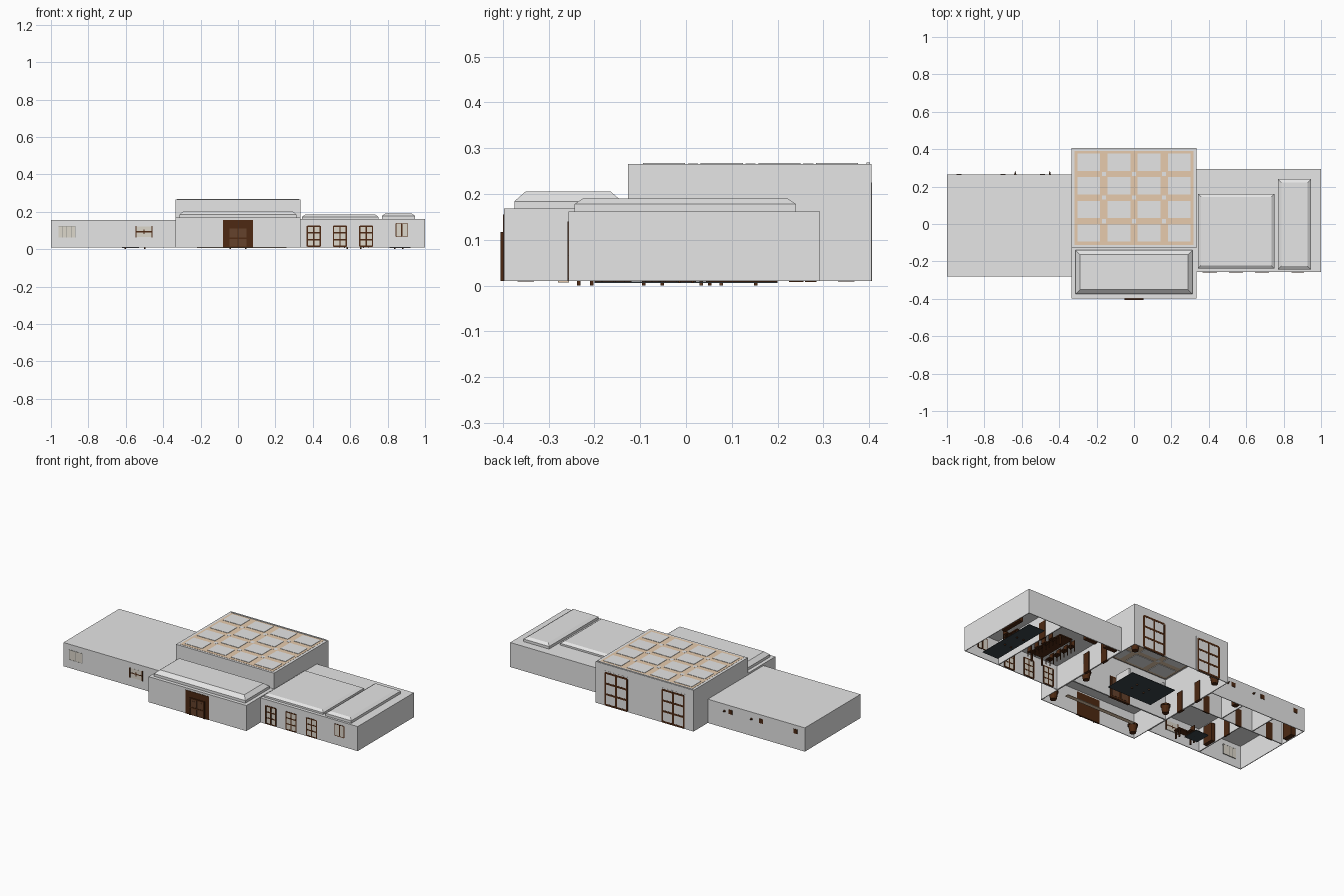
import bpy, bmesh, math

if "Cube" in bpy.data.objects:
    bpy.data.objects.remove(bpy.data.objects["Cube"])

def mat(name, r, g, b):
    m = bpy.data.materials.new(name)
    m.diffuse_color = (r, g, b, 1)
    m.use_nodes = True
    m.node_tree.nodes["Principled BSDF"].inputs["Base Color"].default_value = m.diffuse_color
    return m

WALL = mat("wall_grey", .79, .79, .79)
DARK = mat("dark_wood", .075, .022, .006)
WOOD = mat("mid_wood", .13, .055, .025)
TAN = mat("tan_beam", .80, .60, .42)
GLASS = mat("window_beige", .72, .68, .60)
SLATE = mat("slate_rug", .045, .06, .07)
TRIM = mat("trim_grey", .30, .30, .28)

def finish(name, bm, m):
    bmesh.ops.recalc_face_normals(bm, faces=bm.faces[:])
    me = bpy.data.meshes.new(name)
    bm.to_mesh(me)
    bm.free()
    me.materials.append(m)
    ob = bpy.data.objects.new(name, me)
    bpy.context.collection.objects.link(ob)
    return ob

def add_box(bm, x0, x1, y0, y1, z0, z1):
    r = bmesh.ops.create_cube(bm, size=1)
    for v in r["verts"]:
        v.co = ((x0 + x1) / 2 + v.co.x * (x1 - x0), (y0 + y1) / 2 + v.co.y * (y1 - y0),
                (z0 + z1) / 2 + v.co.z * (z1 - z0))
    return r["verts"]

def boxes(name, m, *dims):
    bm = bmesh.new()
    for d in dims:
        add_box(bm, *d)
    return finish(name, bm, m)

def room(name, *d):
    # open-bottomed shell with thin walls growing inward
    bm = bmesh.new()
    add_box(bm, *d)
    bmesh.ops.recalc_face_normals(bm, faces=bm.faces[:])
    bmesh.ops.delete(bm, geom=[f for f in bm.faces if f.normal.z < -.9], context="FACES")
    ob = finish(name, bm, WALL)
    if sum(p.normal.z for p in ob.data.polygons) < 0:
        ob.data.flip_normals()
    s = ob.modifiers.new("thickness", "SOLIDIFY")
    s.thickness, s.offset = .006, -1
    return ob

def raised_roof(name, x0, x1, y0, y1, z0, zm, z1, inset):
    # upright band topped by a sloped edge
    bm = bmesh.new()
    add_box(bm, x0, x1, y0, y1, z0, zm)
    for v in add_box(bm, x0, x1, y0, y1, zm, z1):
        if v.co.z > (zm + z1) / 2:
            v.co.x += inset if v.co.x < (x0 + x1) / 2 else -inset
            v.co.y += inset if v.co.y < (y0 + y1) / 2 else -inset
    bmesh.ops.remove_doubles(bm, verts=bm.verts[:], dist=1e-5)
    inner = [f for f in bm.faces if all(abs(v.co.z - zm) < 1e-5 for v in f.verts)]
    bmesh.ops.delete(bm, geom=inner, context="FACES")
    return finish(name, bm, WALL)

def window(name, x0, x1, z0, z1, y, cols, rows, m=DARK, w=.006):
    # pane through the wall centred on y, with frame and glazing bars
    boxes(name + "_pane", GLASS, (x0, x1, y - .0042, y + .0042, z0, z1))
    bars = []
    for i in range(cols + 1):
        x = x0 + (x1 - x0) * i / cols
        bars.append((x - w / 2, x + w / 2, y - .0049, y + .0049, z0, z1))
    for j in range(rows + 1):
        z = z0 + (z1 - z0) * j / rows
        bars.append((x0, x1, y - .0048, y + .0048, z - w / 2, z + w / 2))
    boxes(name + "_frame", m, *bars)

def table(name, x, y, w, d, h, m=DARK):
    t = .008
    legs = [(x + sx * (w / 2 - t) - t / 2, x + sx * (w / 2 - t) + t / 2,
             y + sy * (d / 2 - t) - t / 2, y + sy * (d / 2 - t) + t / 2, 0, h)
            for sx in (-1, 1) for sy in (-1, 1)]
    boxes(name, m, (x - w / 2, x + w / 2, y - d / 2, y + d / 2, h - .007, h), *legs)

def chair(name, x, y, side):
    # seat, four legs and a back on the given x side
    s = .014
    legs = [(x + i * s - .002, x + i * s + .002, y + j * s - .002, y + j * s + .002, .006, .035)
            for i in (-1, 1) for j in (-1, 1)]
    bx = x + side * s
    boxes(name, DARK, (x - .017, x + .017, y - .017, y + .017, .033, .038),
          (bx - .002, bx + .002, y - .016, y + .016, .038, .075), *legs)

def planter(name, x, y):
    bm = bmesh.new()
    r = bmesh.ops.create_cone(bm, cap_ends=True, segments=12, radius1=.018, radius2=.026, depth=.045)
    bmesh.ops.translate(bm, verts=r["verts"], vec=(x, y, .031))
    r = bmesh.ops.create_cone(bm, cap_ends=True, segments=12, radius1=.029, radius2=.029, depth=.008)
    bmesh.ops.translate(bm, verts=r["verts"], vec=(x, y, .056))
    finish(name, bm, DARK)

# main volumes
room("main_hall", -.335, .335, -.127, .405, .01, .265)
room("entrance_hall", -.335, .335, -.397, -.127, .01, .168)
room("left_wing", -1, -.335, -.28, .265, .01, .157)
room("right_wing", .335, 1, -.257, .293, .01, .162)

# raised roofs
raised_roof("entrance_roof", -.313, .313, -.375, -.14, .166, .184, .205, .024)
raised_roof("dining_roof", .343, .75, -.237, .16, .16, .173, .184, .016)
raised_roof("study_roof", .77, .946, -.243, .24, .16, .178, .19, .018)

# coffered hall roof: tan frame round each panel, grey crossings
boxes("roof_lattice", TAN, (-.318, .318, -.113, .39, .256, .266))
panels = []
for i in range(4):
    for j in range(4):
        cx, cy = -.2415 + .161 * i, -.048 + .126 * j
        panels.append((cx - .061, cx + .061, cy - .046, cy + .046, .253, .268))
boxes("roof_panels", WALL, *panels)
boxes("roof_crossings", WALL, *[(x - .011, x + .011, y - .011, y + .011, .2555, .2665)
                                for x in (-.161, 0, .161) for y in (.015, .141, .267)])
boxes("roof_rim", WALL, (-.325, .325, .394, .402, .262, .269))

# front entrance: wide dark surround and double door
boxes("entrance_surround", DARK, (-.08, .08, -.3995, -.3905, .01, .155))
boxes("entrance_door", WOOD, (-.045, -.002, -.403, -.397, .014, .112),
      (.002, .045, -.403, -.397, .014, .112))
boxes("entrance_door_frame", DARK, (-.052, -.045, -.405, -.397, .01, .117),
      (.045, .052, -.405, -.397, .01, .117), (-.052, .052, -.405, -.397, .11, .117),
      (-.045, .045, -.405, -.397, .055, .062))
boxes("entrance_door_glass", WOOD, *[(s * .024 - .013, s * .024 + .013, -.404, -.403, .078, .1)
                                     for s in (-1, 1)])

# front windows
window("left_window_outer", -.96, -.87, .062, .122, -.2765, 4, 1, TRIM, .002)
boxes("left_window_pane", GLASS, (-.545, -.46, -.2807, -.2723, .064, .122))
boxes("left_window_frame", DARK, *[(x - .0035, x + .0035, -.2814, -.2716, .062, .124)
                                   for x in (-.545, -.46)],
      (-.545, -.46, -.2812, -.2718, .09, .096), (-.505, -.5, -.2812, -.2718, .08, .106))
for k, x in enumerate((.405, .545, .685)):
    window("french_door_%d" % k, x - .034, x + .034, .015, .123, -.2535, 2, 3, DARK, .007)
for x in (.859, .893):
    window("right_window", x - .0145, x + .0145, .067, .138, -.2535, 1, 1, DARK, .004)

# back windows of the hall, mirrored
for s in (-1, 1):
    a, b = sorted((s * .115, s * .275))
    boxes("back_window_surround", WALL, (a - .008, b + .008, .397, .4058, .012, .225))
    window("back_window", a + .006, b - .006, .016, .213, .4015, 2, 3, DARK, .012)

# small openings on the back of the left wing
for k, x in enumerate((-.49, -.70, -.935)):
    boxes("back_vent_%d" % k, DARK, (x - .013, x + .013, .258, .267, .105, .132))
for x in (-.45, -.635):
    bm = bmesh.new()
    r = bmesh.ops.create_cone(bm, cap_ends=True, segments=6, radius1=.008, radius2=0, depth=.022)
    for v in r["verts"]:
        v.co = (x + v.co.x, .273 + v.co.z, .115 + v.co.y)
    finish("back_spike", bm, DARK)

# row of lamps under the left wing ceiling
boxes("ceiling_lamps", TRIM, *[(-.95 + .06 * i, -.945 + .06 * i, .03, .035, .14, .154)
                               for i in range(10)])

# inner partitions
boxes("left_partitions", WALL, (-.994, -.341, .077, .083, .01, .152),
      (-.703, -.697, -.274, .077, .01, .152), (-.563, -.557, .083, .259, .01, .152),
      (-.783, -.777, .083, .259, .01, .152))
boxes("right_partition", WALL, (.757, .763, -.251, .287, .01, .157))
boxes("inner_doors", DARK,
      *[(x - .022, x + .022, .0755, .0845, .008, .115) for x in (-.9, -.68, -.45)],
      *[(s * .335 - .0085, s * .335 + .0085, y - .022, y + .022, .008, .13)
        for s in (-1, 1) for y in (0, .15)],
      (-.7045, -.6955, -.06, -.015, .008, .115), (.7555, .7645, .1, .15, .008, .115))

# framed opening between the entrance and the main hall
boxes("hall_arch_door", DARK, (-.07, .07, -.1345, -.1195, .008, .14))
boxes("hall_arch_panels", WOOD, *[(s * .032 - .024, s * .032 + .024, -.1355, -.1185, .02, .13)
                                  for s in (-1, 1)])

# rugs
boxes("rugs", SLATE, (-.16, .145, -.05, .16, .006, .009), (.81, .92, -.2, .2, .006, .009),
      (-.62, -.53, -.2, -.1, .006, .009))
boxes("entrance_runner", TAN, (-.22, .26, -.28, -.255, .007, .01))

# furniture
table("dining_table", .62, .03, .09, .26, .06)
for j in range(4):
    for s in (-1, 1):
        chair("dining_chair", .62 + s * .065, -.06 + j * .06, s)
table("hall_table", 0, .055, .1, .06, .035, WOOD)
for s in (-1, 1):
    boxes("hall_sofa", WALL, (s * .1 - .022, s * .1 + .022, 0, .11, .01, .04),
          (s * .122 - .006, s * .122 + .006, 0, .11, .01, .065))
table("study_desk", .86, 0, .06, .12, .055)
chair("study_chair", .91, 0, 1)
table("bedroom_desk", -.55, -.22, .12, .045, .055)
chair("bedroom_chair", -.55, -.17, -1)
boxes("wardrobes", DARK, (-.99, -.96, .13, .2, .008, .12), (-.69, -.665, -.2, -.13, .008, .12),
      (-.54, -.51, .225, .257, .008, .12), (.965, .99, .05, .2, .008, .12))
boxes("bookcases", DARK, (.36, .44, .26, .285, .008, .12), (.5, .58, .26, .285, .008, .12))

# corner planters
for s in (-1, 1):
    for y in (-.35, -.07, .35):
        planter("planter", s * .285, y)
